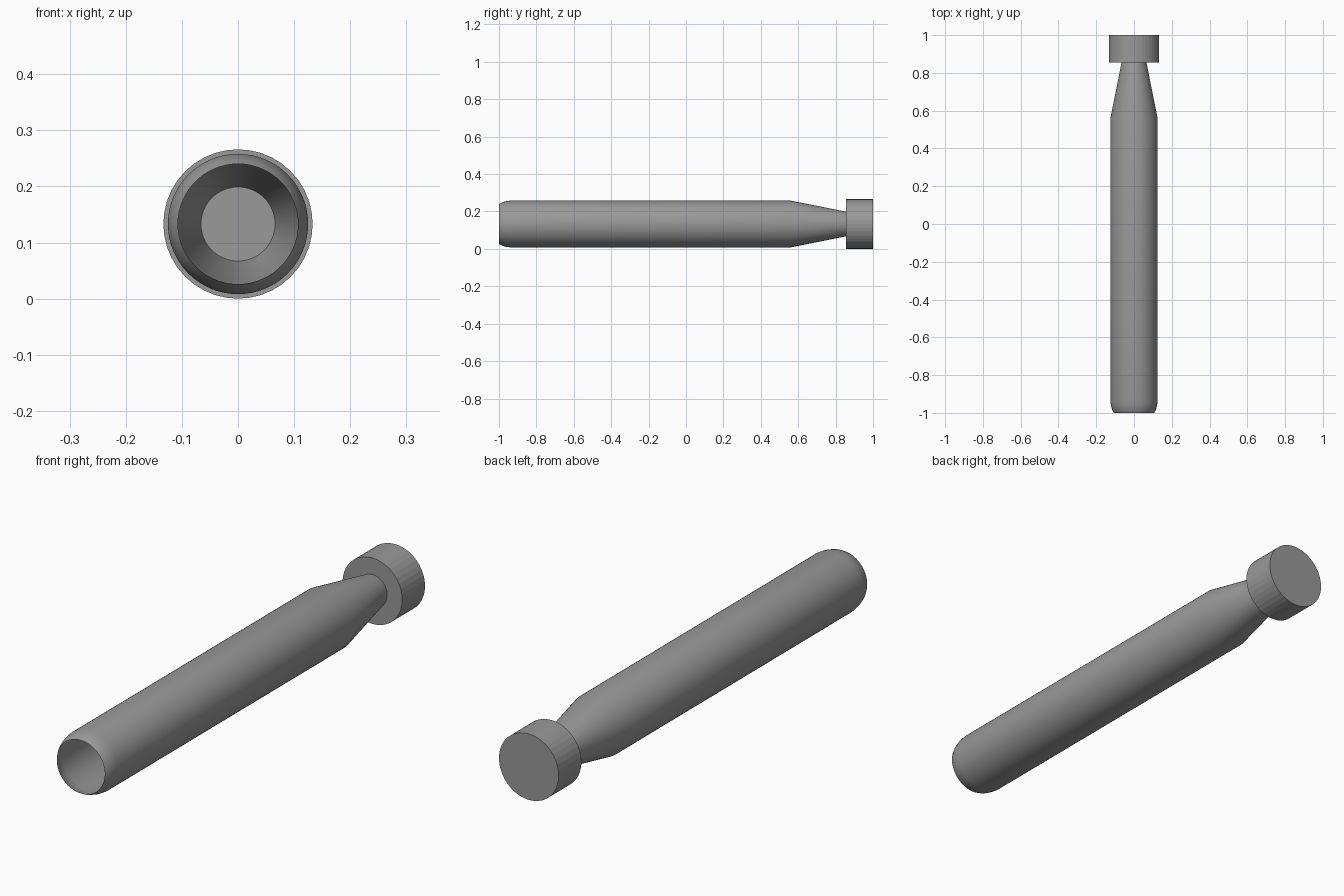
import bpy, bmesh
from math import cos, sin, pi, radians

if "Cube" in bpy.data.objects:
    bpy.data.objects.remove(bpy.data.objects["Cube"])

CENTRE_Z = 0.133

# Dark grey finish shared by both parts
dark_grey = bpy.data.materials.new("dark_grey")
dark_grey.diffuse_color = (0.32, 0.32, 0.32, 1)
dark_grey.use_nodes = True
dark_grey.node_tree.nodes["Principled BSDF"].inputs["Base Color"].default_value = dark_grey.diffuse_color


def lathe(name, profile, sides, smooth):
    """Revolve (y, radius) points about the long axis; radius 0 closes an end."""
    bm = bmesh.new()
    rings = []
    for y, r in profile:
        rings.append([bm.verts.new((r * cos(2 * pi * i / sides), y,
                                    CENTRE_Z + r * sin(2 * pi * i / sides)))
                      for i in range(sides if r else 1)])
    for a, b in zip(rings, rings[1:]):
        if len(a) == 1:
            bm.faces.new(b)
        elif len(b) == 1:
            bm.faces.new(a)
        else:
            for i in range(sides):
                j = (i + 1) % sides
                bm.faces.new((a[i], b[i], b[j], a[j]))
    # drop the loose centre points that only mark a flat cap
    bmesh.ops.delete(bm, geom=[v for v in bm.verts if not v.link_faces], context='VERTS')
    bmesh.ops.recalc_face_normals(bm, faces=bm.faces)
    mesh = bpy.data.meshes.new(name)
    bm.to_mesh(mesh)
    bm.free()
    mesh.materials.append(dark_grey)
    ob = bpy.data.objects.new(name, mesh)
    bpy.context.collection.objects.link(ob)
    if smooth:
        bpy.ops.object.select_all(action='DESELECT')
        ob.select_set(True)
        bpy.context.view_layer.objects.active = ob
        bpy.ops.object.shade_smooth_by_angle(angle=radians(30))
    return ob


# Hollow tube: open rounded mouth, straight barrel, tapered neck
lathe("tapered_tube",
      [(-1.0, 0.107), (-0.985, 0.115), (-0.965, 0.121), (-0.94, 0.125),
       (0.56, 0.125), (0.855, 0.066)], 64, True)

# Closed faceted end cap
lathe("end_cap",
      [(0.855, 0), (0.855, 0.133), (1.0, 0.133), (1.0, 0)], 40, False)
